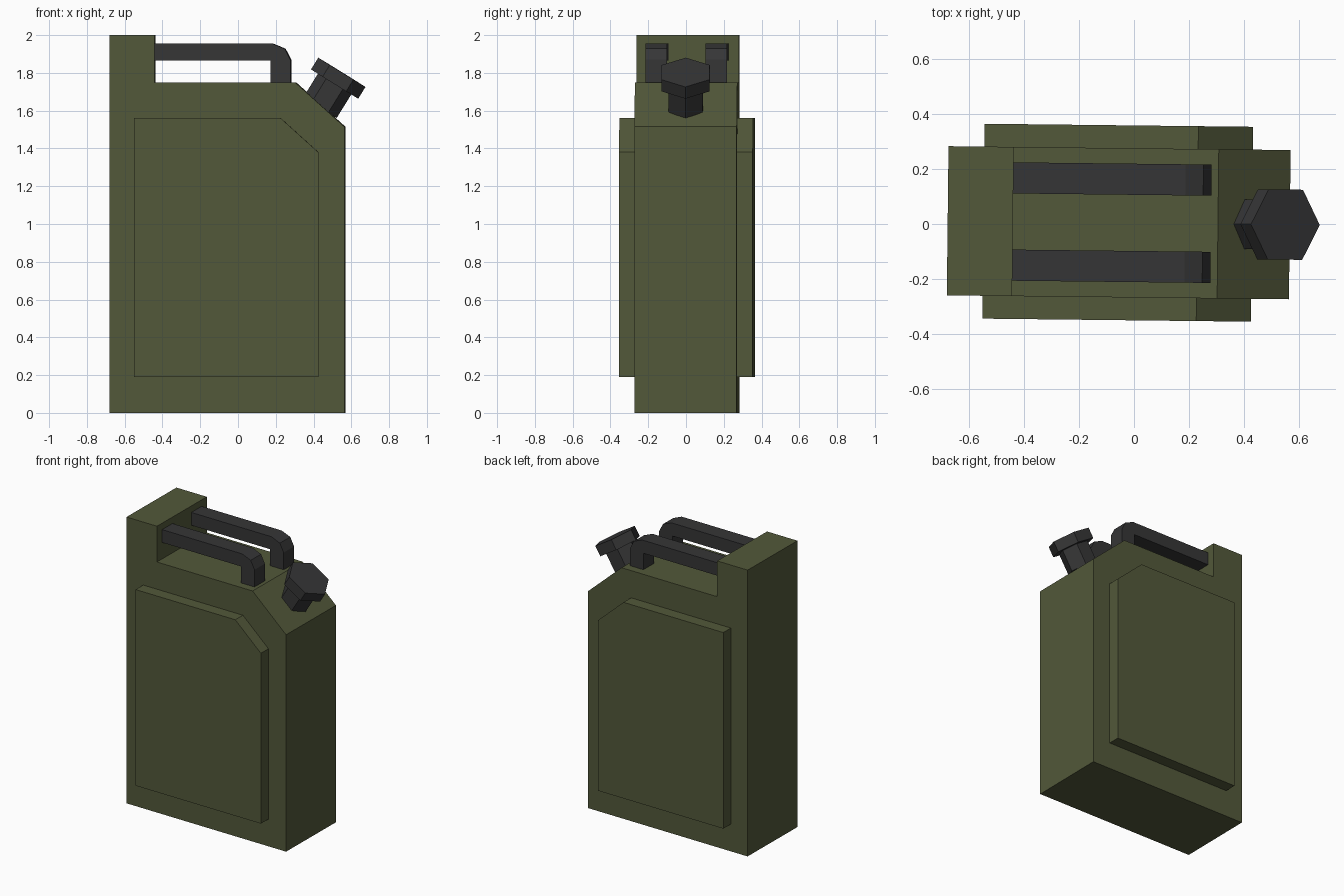
import bpy, bmesh
from math import radians
from mathutils import Matrix, Vector

if "Cube" in bpy.data.objects:
    bpy.data.objects.remove(bpy.data.objects["Cube"])

# The whole can stands very slightly turned about z
PLACE = Matrix.Translation((0, 0.004, 0)) @ Matrix.Rotation(radians(-0.65), 4, 'Z')


def material(name, rgb):
    m = bpy.data.materials.new(name)
    m.diffuse_color = (*rgb, 1)
    m.use_nodes = True
    m.node_tree.nodes["Principled BSDF"].inputs["Base Color"].default_value = m.diffuse_color
    return m


OLIVE = material("olive_paint", (0.085, 0.098, 0.042))
DARK = material("dark_plastic", (0.036, 0.036, 0.037))


def finish(name, bm, mat):
    bmesh.ops.recalc_face_normals(bm, faces=bm.faces)
    me = bpy.data.meshes.new(name)
    bm.to_mesh(me)
    bm.free()
    me.materials.append(mat)
    ob = bpy.data.objects.new(name, me)
    ob.matrix_world = PLACE
    bpy.context.collection.objects.link(ob)
    return ob


def prism(name, profile, y0, y1, mat):
    """Extrude an x-z profile from y0 to y1."""
    bm = bmesh.new()
    face = bm.faces.new([bm.verts.new((x, y0, z)) for x, z in profile])
    out = bmesh.ops.extrude_face_region(bm, geom=[face])
    moved = [v for v in out["geom"] if isinstance(v, bmesh.types.BMVert)]
    bmesh.ops.translate(bm, verts=moved, vec=(0, y1 - y0, 0))
    return finish(name, bm, mat)


def hexagon(name, top, radius, depth):
    """Hexagonal cylinder on the tilted spout axis, measured down from its top centre."""
    bm = bmesh.new()
    m = (Matrix.Translation(top) @ Matrix.Rotation(radians(31.8), 4, 'Y')
         @ Matrix.Translation((0, 0, -depth / 2)))
    ring = bmesh.ops.create_cone(bm, cap_ends=True, segments=6, radius1=radius,
                                 radius2=radius, depth=depth)["verts"]
    # make sure a corner points along the tilt direction
    if max(v.co.x for v in ring) < radius * 0.99:
        m = m @ Matrix.Rotation(radians(30), 4, 'Z')
    bmesh.ops.transform(bm, matrix=m, verts=bm.verts)
    return finish(name, bm, DARK)


# Can body with the raised rear block and sloped shoulder
prism("can_body", [(-0.677, 0), (0.566, 0), (0.566, 1.515), (0.305, 1.75),
                   (-0.44, 1.75), (-0.44, 2), (-0.677, 2)], -0.271, 0.271, OLIVE)

panel = [(-0.547, 0.19), (0.429, 0.19), (0.429, 1.38), (0.23, 1.56), (-0.547, 1.56)]
handle = [(-0.445, 1.955), (0.185, 1.955), (0.25, 1.928), (0.28, 1.87), (0.28, 1.745),
          (0.175, 1.745), (0.175, 1.865), (-0.445, 1.865)]

# Raised side panels and twin carry handles, mirrored in y
for s, side in ((-1, "front"), (1, "back")):
    prism(f"{side}_panel", panel, s * 0.27, s * 0.354, OLIVE)
    prism(f"{side}_handle", handle, s * 0.102, s * 0.215, DARK)

# Spout neck and screw cap
top = Vector((0.55, 0, 1.803))
axis = Vector((0.527, 0, 0.85))
hexagon("spout_cap", top, 0.147, 0.073)
hexagon("spout_neck", top - axis * 0.07, 0.104, 0.15)
